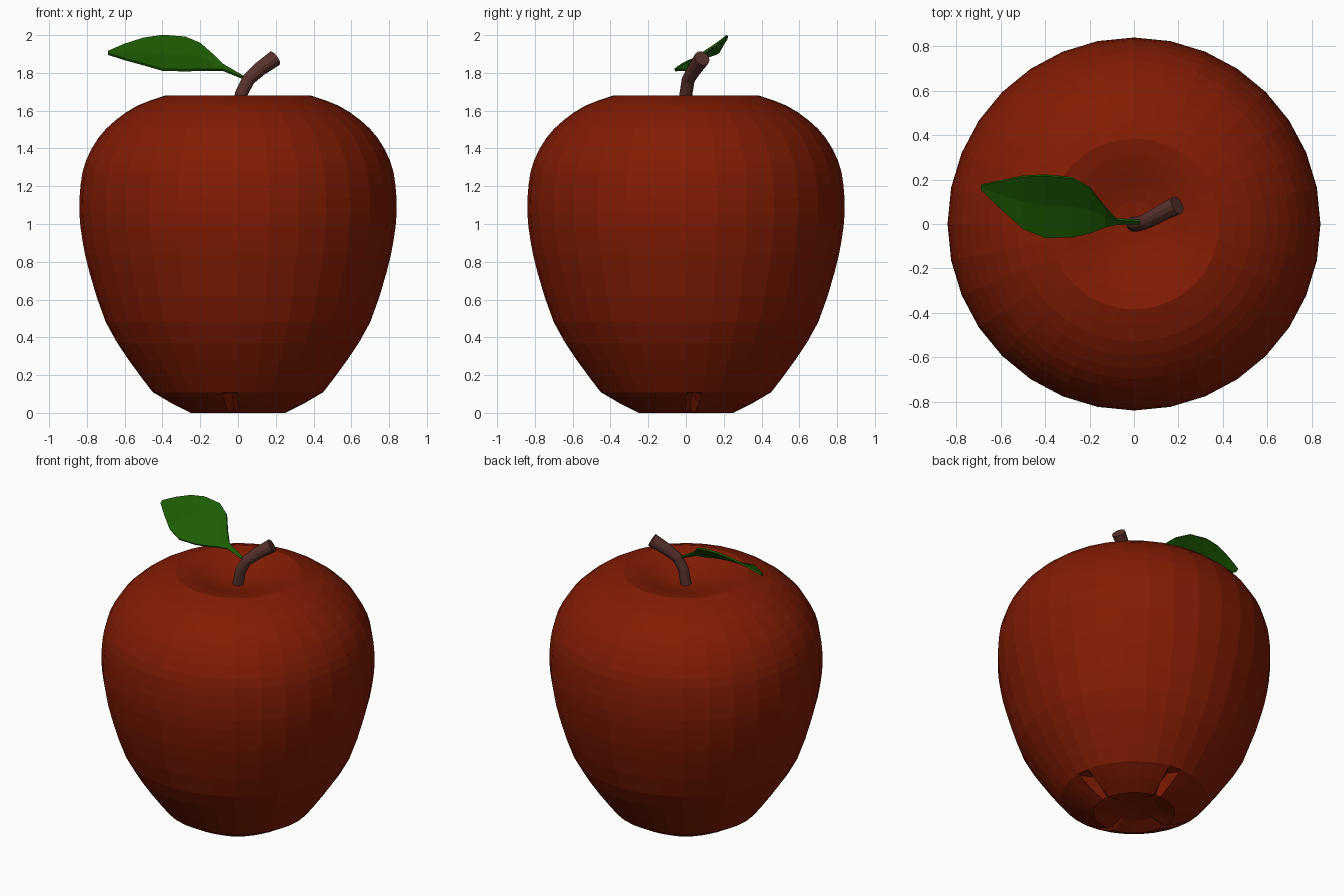
import bpy, bmesh, math
from mathutils import Vector

if "Cube" in bpy.data.objects:
    bpy.data.objects.remove(bpy.data.objects["Cube"])


def material(name, rgb):
    m = bpy.data.materials.new(name)
    m.diffuse_color = (*rgb, 1)
    m.use_nodes = True
    m.node_tree.nodes["Principled BSDF"].inputs["Base Color"].default_value = m.diffuse_color
    return m


def make_object(name, verts, faces, mat):
    me = bpy.data.meshes.new(name)
    me.from_pydata(verts, [], faces)
    bm = bmesh.new()
    bm.from_mesh(me)
    bmesh.ops.recalc_face_normals(bm, faces=bm.faces)
    bm.to_mesh(me)
    bm.free()
    me.materials.append(mat)
    ob = bpy.data.objects.new(name, me)
    bpy.context.collection.objects.link(ob)
    return ob


def bridge(rings, n, closed=True):
    """Quads between successive rings of n vertices."""
    return [(r * n + i, r * n + (i + 1) % n, (r + 1) * n + (i + 1) % n, (r + 1) * n + i)
            for r in range(rings - 1) for i in range(n if closed else n - 1)]


def refine(pts):
    """Insert a smooth midpoint between neighbouring profile points."""
    p = [Vector(q) for q in pts]
    p = [2 * p[0] - p[1]] + p + [2 * p[-1] - p[-2]]
    out = []
    for i in range(1, len(p) - 2):
        out += [p[i], (9 * (p[i] + p[i + 1]) - p[i - 1] - p[i + 2]) / 16]
    return out + [p[-2]]


red = material("apple red", (0.225, 0.0115, 0.001))
brown = material("stem brown", (0.098, 0.031, 0.025))
green = material("leaf green", (0.012, 0.107, 0.001))

# Apple body: lathed profile from the shallow bottom hollow up to the top dimple
SIDES = 32
bottom = [(0.05, 0.04), (0.15, 0.03), (0.25, 0.0), (0.35, 0.05), (0.435, 0.10)]
side = refine([(0.45, 0.108), (0.575, 0.275), (0.70, 0.48), (0.788, 0.75), (0.823, 0.91),
               (0.84, 1.06), (0.833, 1.21), (0.807, 1.33), (0.74, 1.455), (0.65, 1.548),
               (0.53, 1.628), (0.385, 1.68)])
dimple = [(0.31, 1.667), (0.24, 1.647), (0.17, 1.625), (0.10, 1.607), (0.04, 1.60)]
profile = bottom + [tuple(p) for p in side] + dimple
# Four narrow grooves around the underside, each in the middle of a column
grooves = (0, 7, 16, 23)
groove_rings = {2: (0.95, 0.02), 3: (0.83, 0.035), 4: (0.83, 0.01)}
columns = sorted(list(range(SIDES)) + [g + 0.5 for g in grooves])
verts = []
for k, (r, z) in enumerate(profile):
    for c in columns:
        a = 2 * math.pi * c / SIDES
        s, dz = 1, 0
        if c % 1:
            s, dz = groove_rings.get(k, (1, 0))
            s *= math.cos(math.pi / SIDES)
        verts.append((r * s * math.cos(a), r * s * math.sin(a), z + dz))
n = len(columns)
last = (len(profile) - 1) * n
faces = bridge(len(profile), n) + [tuple(range(n)), tuple(range(last, last + n))]
make_object("apple_body", verts, faces, red)

# Stem: bent tube, thicker at the tip
path = [Vector(p) for p in ((-0.005, 0, 1.57), (0.018, 0, 1.69), (0.055, 0.012, 1.765),
                            (0.115, 0.045, 1.82), (0.195, 0.085, 1.877))]
radii = (0.034, 0.034, 0.035, 0.038, 0.043)
N = 12
verts = []
for k, p in enumerate(path):
    t = (path[min(k + 1, len(path) - 1)] - path[max(k - 1, 0)]).normalized()
    u = Vector((0, 1, 0)).cross(t).normalized()
    v = t.cross(u)
    for i in range(N):
        a = 2 * math.pi * i / N
        verts.append(p + radii[k] * (u * math.cos(a) + v * math.sin(a)))
last = (len(path) - 1) * N
faces = bridge(len(path), N) + [tuple(range(N)), tuple(range(last, last + N))]
make_object("stem", verts, faces, brown)

# Leaf: x, upper edge (y, z), lower edge (y, z); folded slightly along the midrib
stations = [(0.03, 0.015, 1.78, 0.003, 1.77), (-0.08, 0.022, 1.845, 0.0, 1.815),
            (-0.13, 0.075, 1.895, -0.012, 1.815), (-0.20, 0.165, 1.955, -0.04, 1.815),
            (-0.28, 0.208, 1.988, -0.058, 1.813), (-0.40, 0.22, 1.997, -0.06, 1.816),
            (-0.50, 0.215, 1.982, -0.02, 1.845), (-0.60, 0.195, 1.95, 0.07, 1.872),
            (-0.688, 0.175, 1.912, 0.155, 1.90)]
verts = []
for x, y1, z1, y2, z2 in stations:
    fold = 0.04 * (y1 - y2)
    verts += [(x, y1, z1), (x, (y1 + y2) / 2 + fold * 0.55, (z1 + z2) / 2 - fold), (x, y2, z2)]
leaf = make_object("leaf", verts, bridge(len(stations), 3, closed=False), green)
mod = leaf.modifiers.new("thickness", 'SOLIDIFY')
mod.thickness = 0.012
mod.offset = 0
